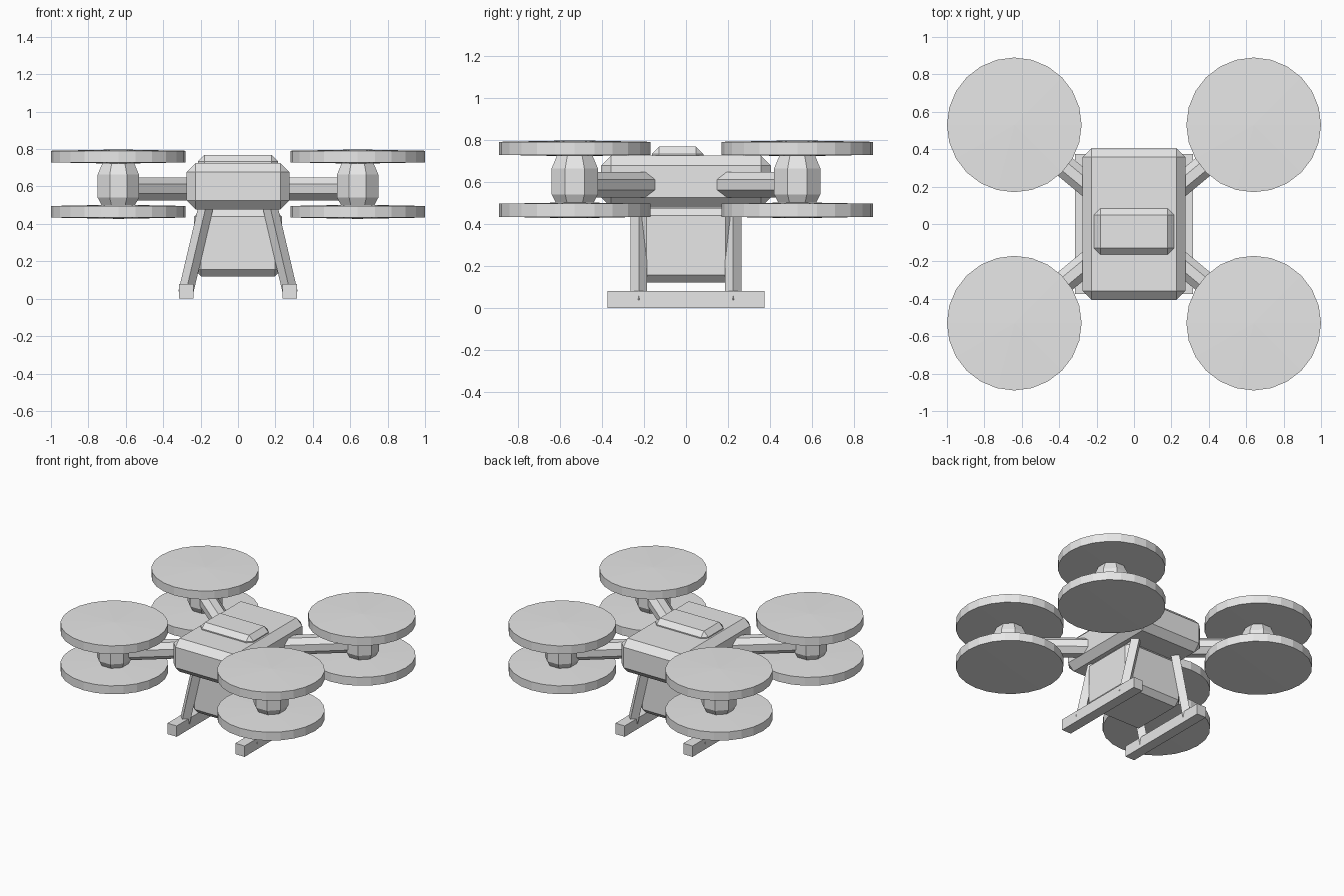
import bpy, bmesh, math
from mathutils import Vector, Matrix

if "Cube" in bpy.data.objects:
    bpy.data.objects.remove(bpy.data.objects["Cube"])

grey = bpy.data.materials.new("light_grey")
grey.diffuse_color = (0.8, 0.8, 0.8, 1)
grey.use_nodes = True
grey.node_tree.nodes["Principled BSDF"].inputs["Base Color"].default_value = grey.diffuse_color


def finish(bm, name):
    bmesh.ops.recalc_face_normals(bm, faces=bm.faces)
    mesh = bpy.data.meshes.new(name)
    bm.to_mesh(mesh)
    bm.free()
    mesh.materials.append(grey)
    obj = bpy.data.objects.new(name, mesh)
    bpy.context.collection.objects.link(obj)
    return obj


def box(name, lo, hi, chamfer=0):
    lo, hi = Vector(lo), Vector(hi)
    bm = bmesh.new()
    bmesh.ops.create_cube(bm, size=1)
    for v in bm.verts:
        v.co = (lo + hi) / 2 + v.co * (hi - lo)
    if chamfer:
        bmesh.ops.bevel(bm, geom=bm.edges[:], offset=chamfer, segments=1,
                        affect='EDGES', profile=0.5)
    return finish(bm, name)


def lathe(name, profile, sides, x, y, turn=0):
    """Stack of rings (radius, z); radius 0 makes an apex."""
    bm = bmesh.new()
    rings = []
    for r, z in profile:
        n = sides if r else 1
        rings.append([bm.verts.new((x + r * math.cos(turn + math.tau * i / sides),
                                    y + r * math.sin(turn + math.tau * i / sides), z))
                      for i in range(n)])
    for a, b in zip(rings, rings[1:]):
        for i in range(sides):
            j = (i + 1) % sides
            quad = [a[i % len(a)], a[j % len(a)], b[j % len(b)], b[i % len(b)]]
            bm.faces.new(list(dict.fromkeys(quad)))
    return finish(bm, name)


def rod(name, start, end, radius, sides, turn):
    """Prism between two points; turn rotates the section about its axis."""
    start, end = Vector(start), Vector(end)
    axis = (end - start).normalized()
    ref = Vector((0, 0, 1)) if abs(axis.z) < 0.7 else Vector((0, 1, 0))
    u = axis.cross(ref).normalized()
    v = u.cross(axis)
    bm = bmesh.new()
    ends = []
    for p in (start, end):
        ends.append([bm.verts.new(p + radius * (u * math.cos(turn + math.tau * i / sides)
                                                + v * math.sin(turn + math.tau * i / sides)))
                     for i in range(sides)])
    for i in range(sides):
        j = (i + 1) % sides
        bm.faces.new((ends[0][i], ends[0][j], ends[1][j], ends[1][i]))
    for e in ends:
        bm.faces.new(e)
    return finish(bm, name)


# Central hull, top hatch and hanging cargo box
box("body", (-0.275, -0.405, 0.478), (0.275, 0.405, 0.725), 0.048)
box("top_hatch", (-0.215, -0.163, 0.69), (0.215, 0.083, 0.768), 0.035)
box("cargo_box", (-0.235, -0.225, 0.12), (0.235, 0.225, 0.476), 0.037)

eighth = math.pi / 8
for sx, side in ((-1, "left"), (1, "right")):
    # Landing skid with two slanted diamond-section legs
    box(f"{side}_skid", (sx * 0.277 - 0.038, -0.373, 0), (sx * 0.277 + 0.038, 0.373, 0.08))
    for sy, end in ((-1, "front"), (1, "back")):
        rod(f"{side}_{end}_leg", (sx * 0.28, sy * 0.225, 0.03),
            (sx * 0.165, sy * 0.225, 0.52), 0.04, 4, 0)

        # Arm, motor pod and the two stacked rotor discs
        x, y = sx * 0.64, sy * 0.53
        rod(f"{side}_{end}_arm", (x * 0.25, y * 0.25, 0.587), (x, y, 0.587),
            0.066, 8, eighth)
        lathe(f"{side}_{end}_motor",
              [(0, 0.48), (0.085, 0.48), (0.119, 0.54), (0.119, 0.665), (0.085, 0.74), (0, 0.74)],
              8, x, y, eighth)
        for level, z in (("upper", 0.76), ("lower", 0.465)):
            lathe(f"{side}_{end}_{level}_rotor",
                  [(0, z - 0.038), (0.36, z - 0.031), (0.36, z + 0.031), (0, z + 0.038)],
                  24, x, y)
